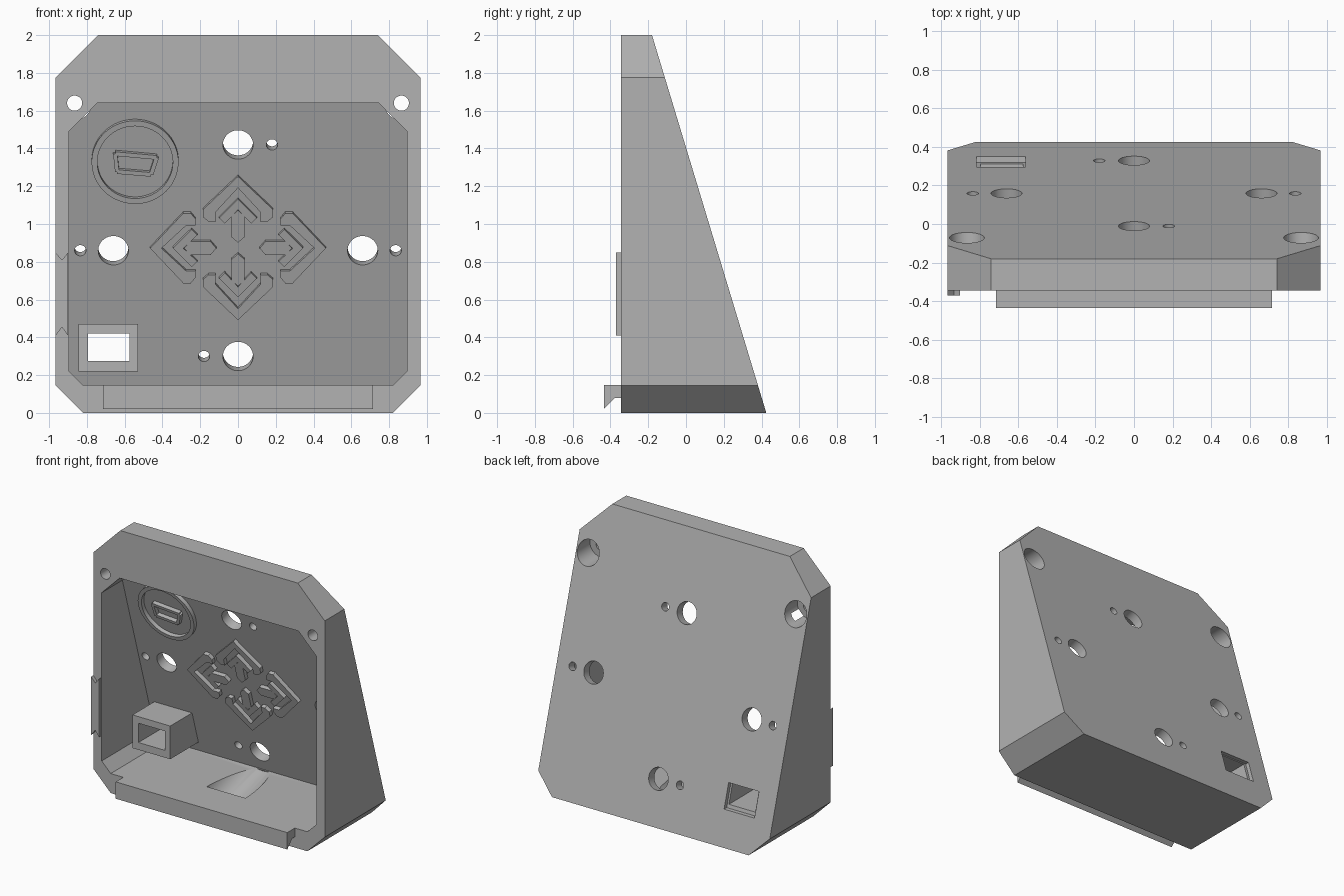
import bpy, bmesh, math
from mathutils import Matrix, Vector

if "Cube" in bpy.data.objects:
    bpy.data.objects.remove(bpy.data.objects["Cube"], do_unlink=True)

grey = bpy.data.materials.new("plain grey")
grey.use_nodes = True
grey.diffuse_color = (0.45, 0.45, 0.45, 1)
grey.node_tree.nodes["Principled BSDF"].inputs["Base Color"].default_value = (0.45, 0.45, 0.45, 1)

FRONT, FOOT, SLOPE, WALL = -0.345, 0.425, 0.3025, 0.07
ANGLE = math.atan(SLOPE)
C, S = math.cos(ANGLE), math.sin(ANGLE)
NORMAL = Vector((0, C, S))                      # outward normal of the leaning back


def back(z, inset=0.0):
    """Depth of the leaning back at a height, moved inwards by inset."""
    return FOOT - SLOPE * z - inset / C


def finish(name, bm):
    bmesh.ops.recalc_face_normals(bm, faces=bm.faces[:])
    mesh = bpy.data.meshes.new(name)
    bm.to_mesh(mesh)
    bm.free()
    mesh.materials.append(grey)
    obj = bpy.data.objects.new(name, mesh)
    bpy.context.collection.objects.link(obj)
    return obj


def loft(name, first, second):
    """Solid between two matching outlines."""
    bm = bmesh.new()
    a = [bm.verts.new(p) for p in first]
    b = [bm.verts.new(p) for p in second]
    bm.faces.new(a)
    bm.faces.new(b[::-1])
    for i in range(len(a)):
        j = (i + 1) % len(a)
        bm.faces.new((a[i], b[i], b[j], a[j]))
    return finish(name, bm)


def wedge(name, outline, near, far):
    """Outline in x, z filled between two depths given as functions of z."""
    return loft(name, [(x, near(z), z) for x, z in outline],
                [(x, far(z), z) for x, z in outline])


def rect(x0, x1, z0, z1):
    return [(x0, z0), (x1, z0), (x1, z1), (x0, z1)]


def octagon(w, z0, z1, low, high):
    half = [(w - low, z0), (w, z0 + low), (w, z1 - high), (w - high, z1)]
    return half + [(-x, z) for x, z in reversed(half)]


def rod(name, start, end, radius, sides=48):
    start, end = Vector(start), Vector(end)
    axis = end - start
    turn = axis.to_track_quat('Z', 'Y').to_matrix().to_4x4()
    bm = bmesh.new()
    bmesh.ops.create_cone(bm, cap_ends=True, segments=sides, radius1=radius, radius2=radius,
                          depth=axis.length, matrix=Matrix.Translation((start + end) / 2) @ turn)
    return finish(name, bm)


def combine(target, tool, operation='DIFFERENCE'):
    mod = target.modifiers.new("cut", 'BOOLEAN')
    mod.operation, mod.object, mod.solver = operation, tool, 'EXACT'
    bpy.context.view_layer.objects.active = target
    bpy.ops.object.modifier_apply(modifier=mod.name)
    bpy.data.objects.remove(tool, do_unlink=True)


def smooth(obj):
    bpy.ops.object.select_all(action='DESELECT')
    obj.select_set(True)
    bpy.context.view_layer.objects.active = obj
    bpy.ops.object.shade_smooth_by_angle(angle=math.radians(30))


# Hollow wedge body
body = wedge("body", octagon(0.965, 0, 2, 0.145, 0.225), lambda z: FRONT, back)
combine(body, wedge("cavity", octagon(0.895, 0.147, 1.64, 0.075, 0.15),
                    lambda z: -0.6, lambda z: back(z, WALL)))

# Scooped clearance in the floor in front of the lowest hole
low = Vector((0, back(0.32), 0.32))
combine(body, rod("scoop", low - NORMAL * 0.08, low - NORMAL * 0.5, 0.165))

# Socket tunnel with a wider mouth on the back
combine(body, wedge("socket", rect(-0.845, -0.53, 0.22, 0.47),
                    lambda z: -0.05, lambda z: back(z, 0.03)), 'UNION')
combine(body, wedge("socket_hole", rect(-0.795, -0.575, 0.275, 0.42),
                    lambda z: -0.2, lambda z: 0.6))
combine(body, wedge("socket_mouth", rect(-0.815, -0.562, 0.25, 0.43),
                    lambda z: back(z, 0.03), lambda z: back(z, -0.1)))

# Mounting holes square to the leaning back: large ones with a small pin hole beside each
for x, z, pin in ((0, 1.44, 0.18), (0.66, 0.88, 0.175), (-0.66, 0.88, -0.175), (0, 0.32, -0.18)):
    for px, radius in ((x, 0.08), (x + pin, 0.03)):
        p = Vector((px, back(z), z))
        combine(body, rod("hole", p - NORMAL * 0.15, p + NORMAL * 0.15, radius))

# Counterbored screw holes in the upper corners
for side in (-1, 1):
    x = 0.865 * side
    combine(body, rod("screw_hole", (x, -0.6, 1.64), (x, 0.4, 1.64), 0.04))
    combine(body, rod("counterbore", (x, -0.22, 1.64), (x, 0.4, 1.64), 0.09))
smooth(body)

# Hooked lip along the lower front edge
hook = [(-0.435, 0.147), (FRONT, 0.147), (FRONT, 0.08), (-0.375, 0.08), (-0.435, 0.02)]
loft("front_lip", [(-0.715, y, z) for y, z in hook], [(0.715, y, z) for y, z in hook])

# Notched tab on the right front edge
wedge("side_tab", [(-0.965, 0.41), (-0.932, 0.453), (-0.9, 0.41),
                   (-0.9, 0.848), (-0.932, 0.81), (-0.965, 0.848)],
      lambda z: -0.37, lambda z: FRONT)


# Raised ornament on the inside of the back wall
def on_wall(x, z, height=0.0):
    return Vector((x, back(z, WALL), z)) - NORMAL * height


RAISE = 0.03


def relief(name, points):
    return loft(name, [on_wall(x, z, -0.005) for x, z in points],
                [on_wall(x, z, RAISE) for x, z in points])


def bar(name, a, b, width):
    a, b = Vector(a), Vector(b)
    n = (b - a).normalized().orthogonal() * width / 2
    return relief(name, [a + n, b + n, b - n, a - n])


# Round rim with a plain tilted frame
centre = (-0.545, 1.335)
mid = on_wall(*centre)
rim = rod("round_rim", mid + NORMAL * 0.005, mid - NORMAL * RAISE, 0.23, 64)
combine(rim, rod("rim_cutter", mid + NORMAL * 0.1, mid - NORMAL * 0.1, 0.2, 64))
smooth(rim)
frame = [(-0.65, 1.38), (-0.43, 1.36), (-0.46, 1.27), (-0.64, 1.285)]
for i in range(4):
    bar("frame_bar", frame[i], frame[(i + 1) % 4], 0.022)

# Four hooked chevrons, each around a pointed stem
HOOK = [(0.38, 0), (0.205, 0.185), (0.165, 0.185), (0.14, 0.155),
        (0.14, 0.12), (0.19, 0.12), (0.32, 0)]
ARM = [(0.26, 0), (0.16, 0.1), (0.13, 0.07), (0.205, 0)]
STEM = [(0.2, 0), (0.17, 0.035), (0.06, 0.035), (0.03, 0)]
for quarter in range(4):
    shift = 0.085 if quarter % 2 else 0.0
    turn = Matrix.Rotation(quarter * math.pi / 2, 2)
    for name, shape in (("chevron", HOOK), ("inner_chevron", ARM), ("stem", STEM)):
        for side in (-1, 1):
            points = [turn @ Vector((side * v, u + shift)) for u, v in shape]
            relief(name, [(p.x, p.y + 0.88) for p in points])
